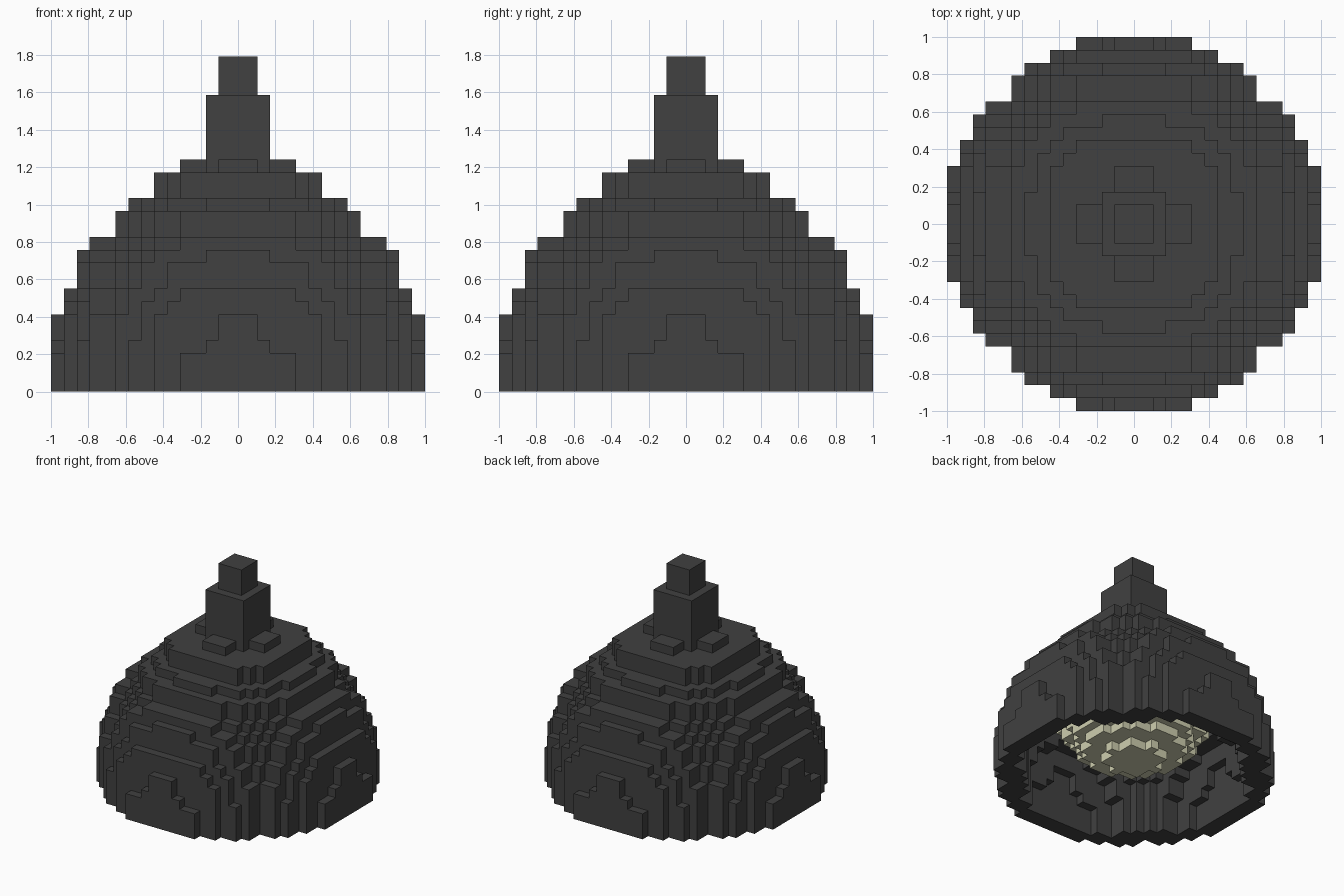
import bpy
import bmesh
from itertools import product
from mathutils import Vector

default = bpy.data.objects.get("Cube")
if default:
    bpy.data.objects.remove(default, do_unlink=True)

UNIT = 2 / 29           # size of one block
AXES = [Vector(v) for v in ((1, 0, 0), (0, 1, 0), (0, 0, 1))]


def material(name, color):
    mat = bpy.data.materials.new(name)
    mat.use_nodes = True
    mat.diffuse_color = (*color, 1)
    bsdf = mat.node_tree.nodes["Principled BSDF"]
    bsdf.inputs["Base Color"].default_value = (*color, 1)
    bsdf.inputs["Roughness"].default_value = 0.9
    return mat


def build_blocks(name, cells, mat):
    """Make one mesh from the exposed sides of a set of block cells."""
    bm = bmesh.new()
    corners = {}

    def corner(p):
        key = tuple(round(c * 2) for c in p)
        if key not in corners:
            corners[key] = bm.verts.new((p + Vector((0, 0, 0.5))) * UNIT)
        return corners[key]

    for cell in sorted(cells):
        center = Vector(cell)
        for i, sign in product(range(3), (-1, 1)):
            out = AXES[i] * sign
            if tuple(int(c) for c in center + out) in cells:
                continue
            a, b = AXES[(i + 1) % 3] / 2, AXES[(i + 2) % 3] / 2 * sign
            mid = center + out / 2
            bm.faces.new([corner(mid + d) for d in (-a - b, a - b, a + b, b - a)])
    mesh = bpy.data.meshes.new(name)
    bm.to_mesh(mesh)
    bm.free()
    mesh.materials.append(mat)
    obj = bpy.data.objects.new(name, mesh)
    bpy.context.collection.objects.link(obj)
    return obj


def box_cells(half, bottom, top):
    side = range(-half, half + 1)
    return set(product(side, side, range(bottom, top)))


# The dome is a coarse ball whose block rows repeat at regular steps
def coarse(n):
    n = abs(n)
    return n - (n + 3) // 7


def coarse_height(z):
    return coarse(z - (z + 5) // 7)


def in_shell(u, v, w):
    return 10.5 ** 2 < u * u + v * v + w * w <= 12.5 ** 2


dark = material("charcoal", (0.052, 0.052, 0.052))
cream = material("cream", (0.62, 0.62, 0.43))

# Hollow dome, open at the bottom
span = range(-14, 15)
shell = {(x, y, z) for x, y, z in product(span, span, range(18))
         if in_shell(coarse(x), coarse(y), coarse_height(z))}
build_blocks("dome_shell", shell, dark)

# Stepped stem on top
build_blocks("stem_base", box_cells(2, 18, 23), dark)
build_blocks("stem_tip", box_cells(1, 23, 26), dark)

# Rounded core hanging inside the dome
core = {(x, y, z) for x, y, z in product(span, span, range(18))
        if (x * x + y * y) / 8.5 ** 2 + (z - 9) ** 2 / 7.5 ** 2 <= 1}
build_blocks("inner_core", core - shell, cream)
